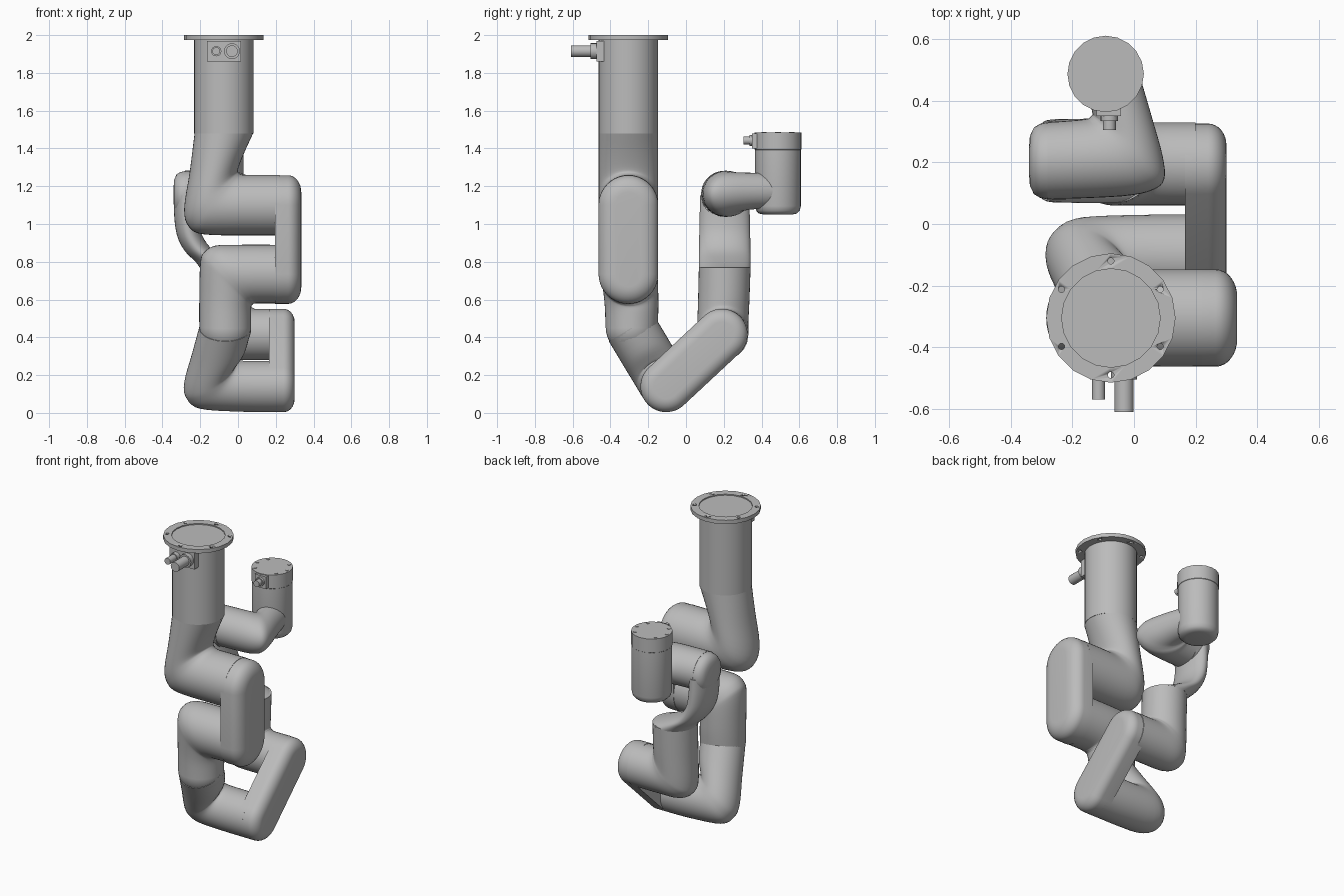
import bpy
import math
from mathutils import Vector

cube = bpy.data.objects.get("Cube")
if cube:
    bpy.data.objects.remove(cube, do_unlink=True)

grey = bpy.data.materials.new("metal_grey")
grey.use_nodes = True
colour = (0.5, 0.5, 0.5, 1)
grey.diffuse_color = colour
grey.node_tree.nodes["Principled BSDF"].inputs["Base Color"].default_value = colour

X, Y, Z = Vector((1, 0, 0)), Vector((0, 1, 0)), Vector((0, 0, 1))
SIDES = 40


def finish(obj, angle=35):
    obj.data.materials.clear()
    obj.data.materials.append(grey)
    bpy.ops.object.select_all(action="DESELECT")
    obj.select_set(True)
    bpy.context.view_layer.objects.active = obj
    bpy.ops.object.mode_set(mode="EDIT")
    bpy.ops.mesh.select_all(action="SELECT")
    bpy.ops.mesh.normals_make_consistent(inside=False)
    bpy.ops.object.mode_set(mode="OBJECT")
    bpy.ops.object.shade_smooth_by_angle(angle=math.radians(angle))
    return obj


def skin(name, rings):
    """Bridge equal-length rings and cap both ends."""
    n = len(rings[0])
    verts = [p for ring in rings for p in ring]
    faces = [list(range(n)), list(range(len(verts) - n, len(verts)))]
    for r in range(len(rings) - 1):
        for i in range(n):
            j = (i + 1) % n
            a, b = r * n, (r + 1) * n
            faces.append((a + i, a + j, b + j, b + i))
    mesh = bpy.data.meshes.new(name)
    mesh.from_pydata(verts, [], faces)
    obj = bpy.data.objects.new(name, mesh)
    bpy.context.collection.objects.link(obj)
    return finish(obj)


def circle(centre, u, v, ru, rv, sides=SIDES):
    steps = [math.tau * i / sides for i in range(sides)]
    return [centre + u * ru * math.cos(t) + v * rv * math.sin(t) for t in steps]


def lathe(name, origin, axis, profile, sides=SIDES):
    """Turn (radius, height) points around an axis."""
    origin = Vector(origin)
    u = X if abs(axis.x) < 0.5 else Y
    v = axis.cross(u)
    return skin(name, [circle(origin + axis * h, u, v, r, r, sides) for r, h in profile])


def elbow(name, origin, v, sections, u=X, steps=4):
    """Loft ellipses; each section is inner u, v, outer u, v, half depth, depth shift."""
    origin, w = Vector(origin), u.cross(v)
    smooth = []
    last = len(sections) - 1
    for k in range(last):
        quad = [sections[max(0, min(last, k + d))] for d in (-1, 0, 1, 2)]
        for s in range(steps):
            t = s / steps
            smooth.append([b + t * (c - a) / 2 + t * t * (a - 2.5 * b + 2 * c - d / 2)
                           + t ** 3 * (3 * (b - c) + d - a) / 2
                           for a, b, c, d in zip(*quad)])
    smooth.append(sections[-1])
    rings = []
    for iu, iv, ou, ov, depth, shift in smooth:
        inner, outer = u * iu + v * iv, u * ou + v * ov
        half = (outer - inner) / 2
        centre = origin + (inner + outer) / 2 + w * shift
        rings.append(circle(centre, half, w, 1, depth))
    return skin(name, rings)


def paddle(name, a, b, radius, x_in, x_out, dome=0.07, inset=0.09):
    """Stadium-shaped link between two joint axes with a domed outer end."""
    a, b = Vector((0, *a)), Vector((0, *b))
    along = (a - b).normalized()
    across = along.cross(X)
    layers = [(x_in, radius)]
    for i in range(9):
        t = math.pi / 2 * i / 8
        layers.append((x_out - dome + dome * math.sin(t), radius - inset + inset * math.cos(t)))
    rings = []
    for x, r in layers:
        ring = []
        for end, sign in ((a, 1), (b, -1)):
            for i in range(21):
                t = math.pi * i / 20
                ring.append(end + X * x + sign * r * (across * math.cos(t) + along * math.sin(t)))
        rings.append(ring)
    return skin(name, rings)


def box(name, low, high):
    low, high = Vector(low), Vector(high)
    bpy.ops.mesh.primitive_cube_add(size=1, location=(low + high) / 2)
    obj = bpy.context.object
    obj.name = name
    obj.scale = high - low
    return finish(obj)


# Mounting flange with six through holes and a shallow recess
BX, BY = -0.075, -0.305
flange = lathe("mounting_flange", (BX, BY, 0), Z,
               [(0.15, 1.975), (0.21, 1.975), (0.21, 2), (0.16, 2), (0.16, 1.993)], 20)
for k in range(6):
    t = math.radians(90 + 60 * k)
    cutter = lathe("hole_cutter", (BX + 0.185 * math.cos(t), BY + 0.185 * math.sin(t), 1.9),
                   Z, [(0.01, 0), (0.01, 0.2)], 12)
    cutter.hide_render = True
    cut = flange.modifiers.new("hole", "BOOLEAN")
    cut.operation, cut.object = "DIFFERENCE", cutter
    bpy.context.view_layer.objects.active = flange
    bpy.ops.object.modifier_apply(modifier=cut.name)
    bpy.data.objects.remove(cutter, do_unlink=True)

# Base column and its connectors
lathe("base_column", (BX, BY, 0), Z, [(0.157, 1.48), (0.157, 1.985)])
box("connector_block", (-0.165, -0.475, 1.86), (0.015, -0.4, 1.97))
lathe("large_connector", (-0.032, -0.47, 1.915), -Y,
      [(0.042, 0), (0.042, 0.035), (0.031, 0.035), (0.031, 0.14)], 20)
lathe("small_connector", (-0.115, -0.47, 1.915), -Y,
      [(0.027, 0), (0.027, 0.035), (0.021, 0.035), (0.021, 0.1)], 20)

# Shoulder elbow and shoulder link
elbow("shoulder_elbow", (0, BY, 0), Z, [
    (0.08, 1.48, -0.23, 1.48, 0.157, 0), (0.03, 1.37, -0.255, 1.28, 0.157, 0),
    (0, 1.29, -0.285, 1.08, 0.157, 0), (0.005, 1.27, -0.26, 0.985, 0.157, 0),
    (0.03, 1.26, -0.18, 0.945, 0.157, 0), (0.08, 1.26, 0.06, 0.94, 0.158, 0),
    (0.22, 1.26, 0.22, 0.94, 0.158, 0)])
paddle("shoulder_link", (BY, 1.10), (BY, 0.735), 0.158, 0.195, 0.335)

# Upper arm: elbow down, ball at the bend, tilted lower elbow
elbow("upper_arm", (0, BY, 0), Z, [
    (0.22, 0.58, 0.22, 0.89, 0.155, 0), (0.1, 0.58, 0, 0.89, 0.155, 0),
    (0.08, 0.575, -0.12, 0.885, 0.152, 0), (0.075, 0.57, -0.18, 0.85, 0.15, -0.005),
    (0.07, 0.56, -0.2, 0.79, 0.147, -0.01), (0.07, 0.53, -0.205, 0.6, 0.142, -0.017),
    (0.07, 0.45, -0.205, 0.45, 0.138, -0.017)])
ball = [math.pi * (i + 0.2) / 16 for i in range(16)]
lathe("bend_ball", (-0.067, -0.288, 0.45), Z,
      [(0.137 * math.sin(t), -0.137 * math.cos(t)) for t in ball])
LOW, HIGH = (-0.105, 0.14), (0.19, 0.415)
elbow("lower_elbow", (0, *LOW), Vector((0, -0.185, 0.31)).normalized(), [
    (0.07, 0.36, -0.205, 0.36, 0.138, 0), (0.04, 0.23, -0.245, 0.19, 0.138, 0),
    (0, 0.16, -0.285, 0.02, 0.137, 0), (-0.01, 0.145, -0.275, -0.06, 0.137, 0),
    (0.01, 0.137, -0.21, -0.115, 0.136, 0), (0.06, 0.136, 0, -0.133, 0.136, 0),
    (0.2, 0.136, 0.2, -0.136, 0.136, 0)])

# Forearm link and forearm elbow
paddle("forearm_link", LOW, HIGH, 0.136, 0.165, 0.3, 0.06, 0.07)
elbow("forearm_elbow", (0, 0.195, 0), Z, [
    (0.2, 0.55, 0.2, 0.28, 0.135, 0), (0.1, 0.55, 0, 0.28, 0.135, 0),
    (0.08, 0.555, -0.12, 0.285, 0.135, 0), (0.075, 0.56, -0.18, 0.32, 0.135, 0),
    (0.07, 0.57, -0.2, 0.38, 0.135, 0), (0.07, 0.62, -0.2, 0.58, 0.136, -0.005),
    (0.07, 0.77, -0.2, 0.77, 0.137, -0.01)])

# Curved scoop up to the wrist joint
elbow("wrist_scoop", (0, 0.205, 0), Z, [
    (0.07, 0.765, -0.2, 0.765, 0.137, 0), (-0.02, 0.8, -0.225, 0.8, 0.137, 0),
    (-0.13, 0.86, -0.28, 0.855, 0.136, 0), (-0.19, 0.94, -0.32, 0.93, 0.135, 0),
    (-0.21, 1.03, -0.337, 1.03, 0.133, 0), (-0.215, 1.15, -0.34, 1.15, 0.13, 0)])
lathe("wrist_joint_cap", (-0.22, 0.205, 1.155), -X,
      [(0.125, 0), (0.125, 0.06), (0.12, 0.085), (0.108, 0.105), (0.08, 0.118), (0.04, 0.121)])
elbow("wrist_elbow", (0, 0, 1.16), Y, [
    (-0.28, 0.33, -0.28, 0.08, 0.122, 0), (-0.16, 0.34, -0.04, 0.09, 0.122, 0),
    (-0.14, 0.35, 0.06, 0.11, 0.118, 0), (-0.135, 0.355, 0.098, 0.145, 0.11, 0.005),
    (-0.135, 0.36, 0.093, 0.22, 0.102, 0.01), (-0.145, 0.4, 0.06, 0.34, 0.096, 0.015),
    (-0.17, 0.46, 0.025, 0.46, 0.094, 0.015)])

# Wrist body, tool cap, screws and tool connector
WX, WY = -0.092, 0.487
lathe("wrist_body", (WX, WY, 0), Z,
      [(0.075, 1.05), (0.1, 1.055), (0.115, 1.07), (0.121, 1.095), (0.121, 1.393)])
lathe("tool_cap", (WX, WY, 0), Z, [(0.118, 1.39), (0.124, 1.395), (0.124, 1.485)], 20)
for degrees in (3, 48, 138, 183, 228, 318):
    t = math.radians(degrees)
    lathe("tool_screw", (WX + 0.104 * math.cos(t), WY + 0.104 * math.sin(t), 1.48), Z,
          [(0.01, 0), (0.01, 0.008)], 12)
box("tool_connector_block", (-0.122, 0.35, 1.4), (-0.042, 0.42, 1.48))
lathe("tool_connector", (-0.08, 0.355, 1.442), -Y,
      [(0.028, 0), (0.028, 0.02), (0.021, 0.02), (0.021, 0.05)], 20)
